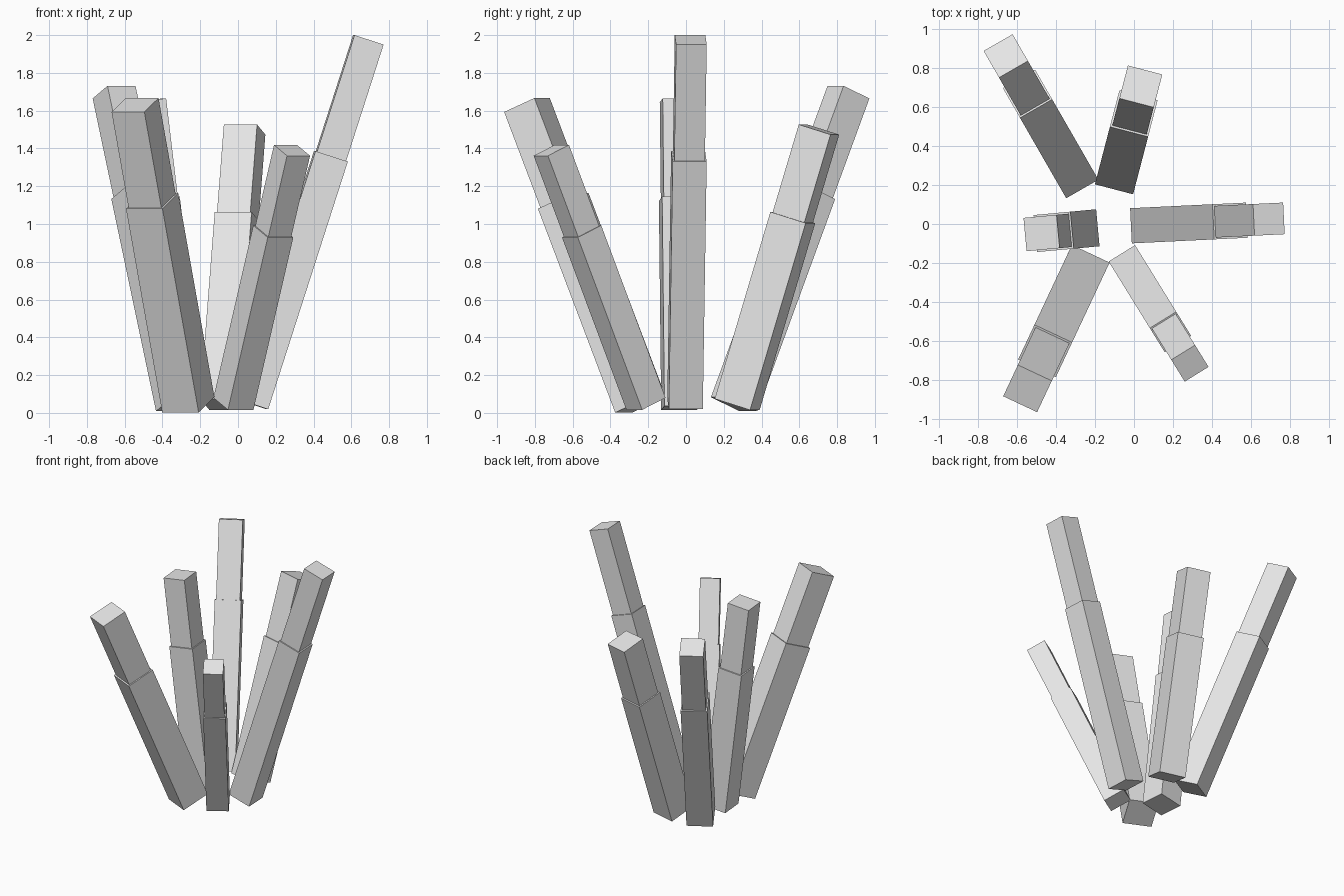
import bpy, bmesh
from mathutils import Vector, Matrix

cube = bpy.data.objects.get("Cube")
if cube:
    bpy.data.objects.remove(cube, do_unlink=True)

# Plain grey material
COLOUR = (0.8, 0.8, 0.8, 1.0)
grey = bpy.data.materials.new("plain_grey")
grey.use_nodes = True
grey.diffuse_color = COLOUR
grey.node_tree.nodes["Principled BSDF"].inputs["Base Color"].default_value = COLOUR

JOINT = 0.68      # share of the length taken by the wide lower section
NARROWING = 0.9   # width of the upper section relative to the lower


def square_bar(name, start, end, width):
    """Square bar from start to end, with one pair of sides kept vertical-radial."""
    axis = end - start
    up = axis.normalized()
    side = Vector((0, 0, 1)).cross(up).normalized()
    out = side.cross(up)
    frame = Matrix((out, side, up)).transposed().to_4x4()
    frame.translation = (start + end) / 2
    size = Matrix.Diagonal((width, width, axis.length, 1))
    bm = bmesh.new()
    bmesh.ops.create_cube(bm, size=1, matrix=frame @ size)
    bmesh.ops.recalc_face_normals(bm, faces=bm.faces)
    mesh = bpy.data.meshes.new(name)
    bm.to_mesh(mesh)
    bm.free()
    mesh.materials.append(grey)
    obj = bpy.data.objects.new(name, mesh)
    bpy.context.collection.objects.link(obj)


# Each blade: name, centre of its foot, centre of its tip, width
BLADES = [
    ("left_blade", (0.07, -0.005, 0.047), (0.69, 0.025, 1.975), 0.18),
    ("back_blade", (-0.078, 0.271, 0.045), (0.035, 0.704, 1.50), 0.202),
    ("back_right_blade", (-0.308, 0.255, 0.046), (-0.656, 0.86, 1.698), 0.19),
    ("right_blade", (-0.279, -0.028, 0.026), (-0.473, -0.046, 1.655), 0.19),
    ("front_right_blade", (-0.263, -0.241, 0.043), (-0.545, -0.842, 1.63), 0.213),
    ("front_left_blade", (-0.024, -0.212, 0.048), (0.286, -0.713, 1.39), 0.159),
]

# Wide lower section and narrower upper section of every blade
for name, foot, tip, width in BLADES:
    foot, tip = Vector(foot), Vector(tip)
    joint = foot.lerp(tip, JOINT)
    square_bar(name + "_lower", foot, joint, width)
    square_bar(name + "_upper", joint, tip, width * NARROWING)
